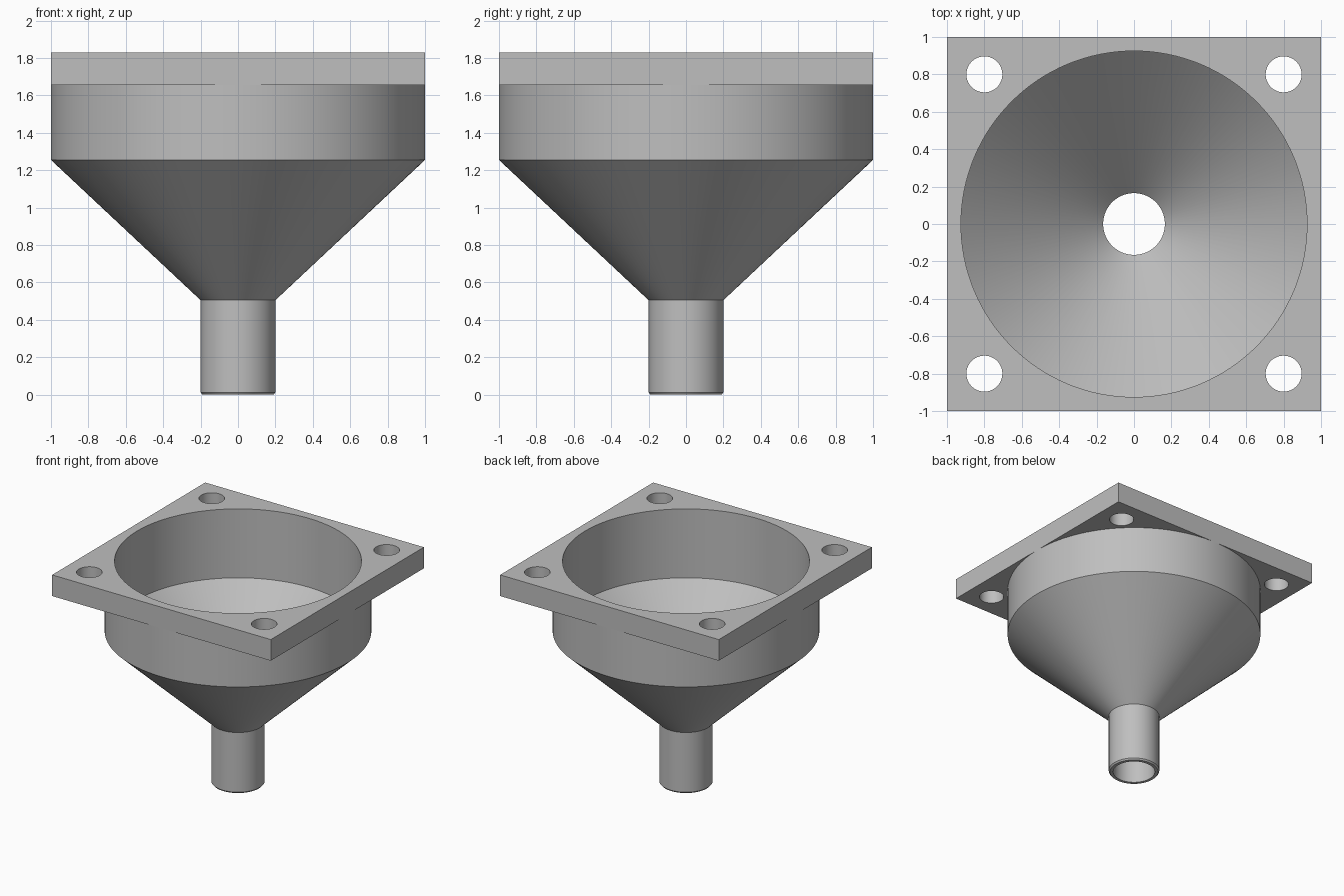
import bpy, bmesh
from math import radians, tau
from mathutils import Matrix, Vector

cube = bpy.data.objects.get("Cube")
if cube:
    bpy.data.objects.remove(cube, do_unlink=True)

SEGMENTS = 128
FLANGE_BOTTOM, FLANGE_TOP = 1.655, 1.83
BORE_RADIUS = 0.925

# Single plain grey material
grey = bpy.data.materials.new("plain grey")
grey.use_nodes = True
colour = (0.52, 0.52, 0.52, 1)
grey.diffuse_color = colour
shader = next(n for n in grey.node_tree.nodes if n.type == 'BSDF_PRINCIPLED')
shader.inputs["Base Color"].default_value = colour


def make_object(name, bm):
    bmesh.ops.recalc_face_normals(bm, faces=bm.faces)
    mesh = bpy.data.meshes.new(name)
    bm.to_mesh(mesh)
    bm.free()
    mesh.materials.append(grey)
    obj = bpy.data.objects.new(name, mesh)
    bpy.context.collection.objects.link(obj)
    return obj


def shade(obj):
    bpy.ops.object.select_all(action='DESELECT')
    obj.select_set(True)
    bpy.context.view_layer.objects.active = obj
    bpy.ops.object.shade_smooth_by_angle(angle=radians(30))


def lathe(name, profile):
    """Revolve a closed (radius, height) profile around z."""
    bm = bmesh.new()
    verts = [bm.verts.new((r, 0, z)) for r, z in profile]
    edges = [bm.edges.new((v, verts[i - 1])) for i, v in enumerate(verts)]
    bmesh.ops.spin(bm, geom=verts + edges, cent=(0, 0, 0), axis=(0, 0, 1),
                   angle=tau, steps=SEGMENTS, use_merge=True)
    bmesh.ops.remove_doubles(bm, verts=bm.verts, dist=0.0001)
    return make_object(name, bm)


# Funnel body: hollow spout, cone and cylindrical collar
funnel = lathe("funnel_body", [
    (0.165, 0), (0.19, 0), (0.2, 0.012), (0.2, 0.505),
    (1.0, 1.255), (1.0, FLANGE_BOTTOM),
    (BORE_RADIUS, FLANGE_BOTTOM), (BORE_RADIUS, 1.26), (0.165, 0.52),
])
shade(funnel)

# Square mounting flange
height = FLANGE_TOP - FLANGE_BOTTOM
centre = Vector((0, 0, (FLANGE_TOP + FLANGE_BOTTOM) / 2))
bm = bmesh.new()
bmesh.ops.create_cube(bm, size=1, matrix=Matrix.Translation(centre)
                      @ Matrix.Diagonal((2, 2, height, 1)))
flange = make_object("mounting_flange", bm)

# Cutter for the bore and the four corner bolt holes
holes = [(0, 0, BORE_RADIUS)]
holes += [(x, y, 0.096) for x in (-0.8, 0.8) for y in (-0.8, 0.8)]
bm = bmesh.new()
for x, y, radius in holes:
    bmesh.ops.create_cone(bm, cap_ends=True, segments=SEGMENTS,
                          radius1=radius, radius2=radius, depth=height * 2,
                          matrix=Matrix.Translation(centre + Vector((x, y, 0))))
cutter = make_object("hole_cutter", bm)
cutter.hide_render = True

cut = flange.modifiers.new("holes", 'BOOLEAN')
cut.operation = 'DIFFERENCE'
cut.solver = 'EXACT'
cut.object = cutter
bpy.context.view_layer.objects.active = flange
bpy.ops.object.modifier_apply(modifier=cut.name)
bpy.data.objects.remove(cutter, do_unlink=True)
shade(flange)
